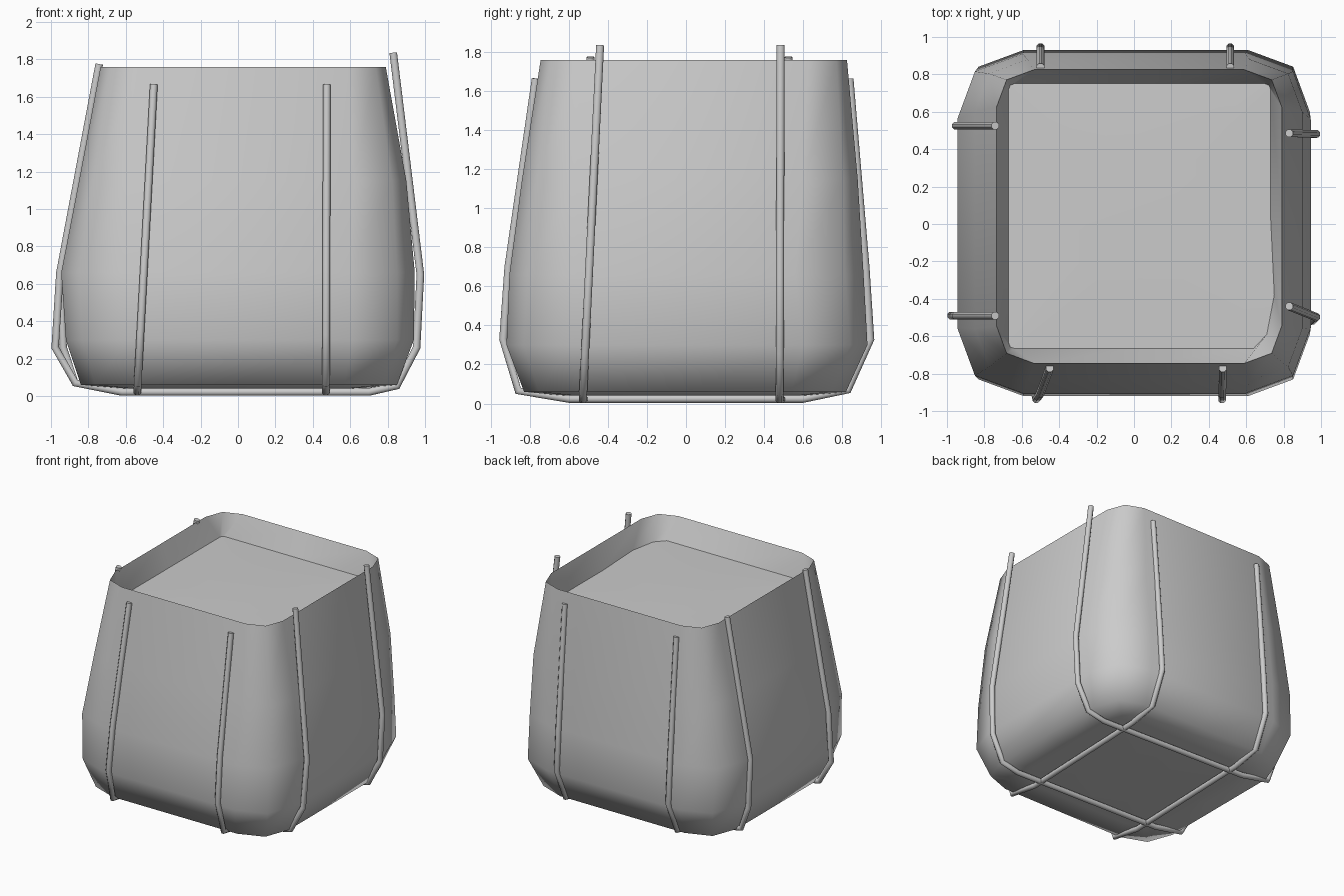
import bpy, bmesh
from math import radians, cos, sin, pi
from mathutils import Vector

if "Cube" in bpy.data.objects:
    bpy.data.objects.remove(bpy.data.objects["Cube"])


def finish(bm, name, angle):
    bmesh.ops.recalc_face_normals(bm, faces=bm.faces)
    me = bpy.data.meshes.new(name)
    bm.to_mesh(me)
    bm.free()
    ob = bpy.data.objects.new(name, me)
    bpy.context.collection.objects.link(ob)
    bpy.ops.object.select_all(action='DESELECT')
    ob.select_set(True)
    bpy.context.view_layer.objects.active = ob
    bpy.ops.object.shade_smooth_by_angle(angle=radians(angle))
    return ob


def ring(bm, x0, x1, y0, y1, z, c, m=0.27):
    """Rounded rectangle: three points per corner plus one mid-side point."""
    k = c * m
    xm, ym = (x0 + x1) / 2, (y0 + y1) / 2
    pts = [(x1, ym), (x1, y1 - c), (x1 - k, y1 - k), (x1 - c, y1),
           (xm, y1), (x0 + c, y1), (x0 + k, y1 - k), (x0, y1 - c),
           (x0, ym), (x0, y0 + c), (x0 + k, y0 + k), (x0 + c, y0),
           (xm, y0), (x1 - c, y0), (x1 - k, y0 + k), (x1, y0 + c)]
    return [bm.verts.new((x, y, z)) for x, y in pts]


def bridge(bm, a, b):
    n = len(a)
    for i in range(n):
        j = (i + 1) % n
        bm.faces.new((a[i], a[j], b[j], b[i]))


# Bag: stacked rounded-square sections, over the rim and down to the fill
sections = [
    (-0.62, 0.64, -0.62, 0.62, 0.04, 0.20),
    (-0.84, 0.85, -0.83, 0.82, 0.06, 0.28),
    (-0.92, 0.94, -0.92, 0.93, 0.30, 0.33),
    (-0.945, 0.945, -0.905, 0.91, 0.66, 0.35),
    (-0.85, 0.90, -0.84, 0.88, 1.15, 0.28),
    (-0.735, 0.79, -0.745, 0.825, 1.76, 0.20),
    (-0.67, 0.73, -0.665, 0.75, 1.575, 0.03),
]
bm = bmesh.new()
rings = [ring(bm, *s) for s in sections]
for a, b in zip(rings, rings[1:]):
    bridge(bm, a, b)
# front right inner corner is cut off
for i, (x, y) in ((15, (0.75, -0.38)), (14, (0.71, -0.59)), (13, (0.64, -0.665))):
    rings[-1][i].co.x, rings[-1][i].co.y = x, y
# underside sags upward slightly in the middle
mid = bm.verts.new((0, 0, 0.07))
for i in range(16):
    bm.faces.new((rings[0][(i + 1) % 16], rings[0][i], mid))
finish(bm, "bag", 85)

# Fill: nearly level contents just inside the rim
bm = bmesh.new()
edge = ring(bm, -0.67, 0.73, -0.665, 0.75, 1.575, 0.03)
inner = ring(bm, -0.3, 0.35, -0.3, 0.4, 1.585, 0.1)
for i, (x, y) in ((15, (0.75, -0.38)), (14, (0.71, -0.59)), (13, (0.64, -0.665))):
    edge[i].co.x, edge[i].co.y = x, y
bridge(bm, edge, inner)
bm.faces.new(inner)
finish(bm, "contents", 50)


def strap(name, path, r=0.022, sides=8):
    """Tube swept along a nearly planar path, capped at both ends."""
    bm = bmesh.new()
    pts = [Vector(p) for p in path]
    side = Vector((0, 1, 0)) if abs(pts[0].x - pts[-1].x) > 1 else Vector((1, 0, 0))
    loops = []
    for i, p in enumerate(pts):
        d0 = (p - pts[max(i - 1, 0)]).normalized()
        d1 = (pts[min(i + 1, len(pts) - 1)] - p).normalized()
        t = (d0 + d1).normalized()
        out = t.cross(side).normalized()
        s = out.cross(t).normalized()
        loops.append([bm.verts.new(p + r * (cos(a) * out + sin(a) * s))
                      for a in (2 * pi * (k + 0.5) / sides for k in range(sides))])
    for a, b in zip(loops, loops[1:]):
        bridge(bm, a, b)
    bm.faces.new(loops[0])
    bm.faces.new(loops[-1])
    finish(bm, name, 50)


# Side-to-side straps, under the bag and up the left and right sides
right = [(0.70, 0.022), (0.85, 0.055), (0.955, 0.26), (0.975, 0.65), (0.83, 1.835)]
for name, x_bulge, y_left, y_low, y_top in (
        ("strap_across_front", -0.978, -0.49, -0.53, -0.44),
        ("strap_across_back", -0.935, 0.525, 0.48, 0.485)):
    left = [(-0.742, 1.775), (-0.952, 0.66), (x_bulge, 0.26), (-0.87, 0.07), (-0.62, 0.022)]
    path = [(x, y_left, z) for x, z in left]
    path += [(x, y_low + (y_top - y_low) * z / 1.84, z) for x, z in right]
    strap(name, path)

# Front-to-back straps, under the bag and up the front and back sides
front = [(-0.77, 1.665), (-0.91, 0.70), (-0.937, 0.33), (-0.86, 0.065), (-0.60, 0.024)]
back = [(0.60, 0.024), (0.83, 0.07), (0.945, 0.33), (0.92, 0.70), (0.838, 1.665)]
for name, x_top, x_low, x_back in (("strap_lengthwise_left", -0.45, -0.54, -0.50),
                                   ("strap_lengthwise_right", 0.475, 0.47, 0.515)):
    path = [(x_low + (x_top - x_low) * z / 1.665, y, z) for y, z in front]
    path += [(x_back, y, z) for y, z in back]
    strap(name, path)
